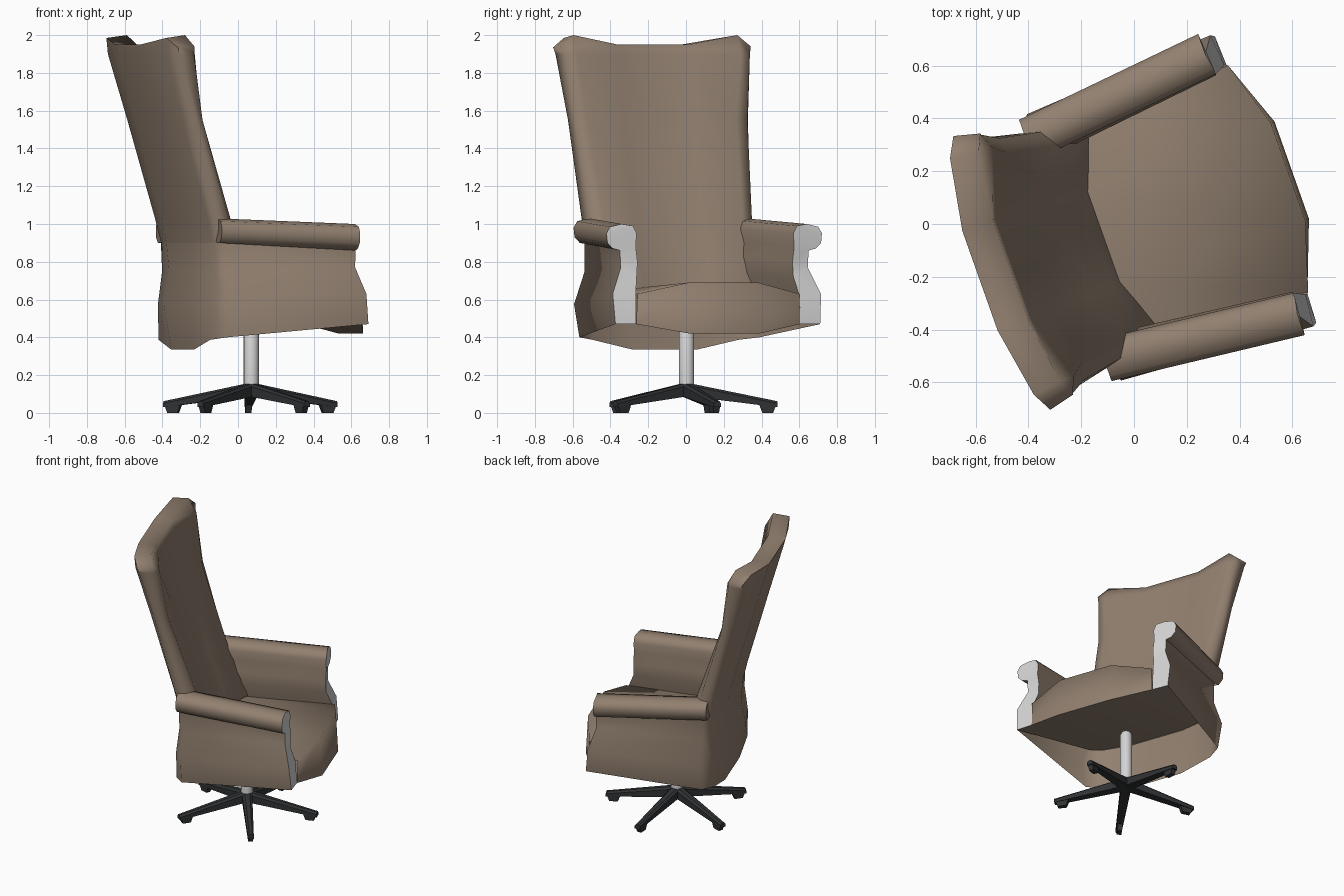
import bpy, bmesh, math
from mathutils import Matrix

if "Cube" in bpy.data.objects:
    bpy.data.objects.remove(bpy.data.objects["Cube"])


def material(name, rgb):
    m = bpy.data.materials.new(name)
    m.use_nodes = True
    m.diffuse_color = (*rgb, 1)
    m.node_tree.nodes["Principled BSDF"].inputs["Base Color"].default_value = (*rgb, 1)
    return m


leather = material("brown_leather", (0.285, 0.215, 0.16))
metal = material("light_grey", (0.66, 0.66, 0.66))
black = material("black_plastic", (0.03, 0.032, 0.034))

CHAIR = Matrix.Translation((0.065, 0.015, 0)) @ Matrix.Rotation(math.radians(19.5), 4, "Z")
BASE = Matrix.Translation((0.07, 0.003, 0))


def finish(name, bm, mats, place, smooth=40):
    bmesh.ops.remove_doubles(bm, verts=bm.verts, dist=0.0005)
    bmesh.ops.recalc_face_normals(bm, faces=bm.faces)
    me = bpy.data.meshes.new(name)
    bm.to_mesh(me)
    bm.free()
    for m in mats:
        me.materials.append(m)
    me.transform(place)
    ob = bpy.data.objects.new(name, me)
    bpy.context.collection.objects.link(ob)
    bpy.ops.object.select_all(action="DESELECT")
    ob.select_set(True)
    bpy.context.view_layer.objects.active = ob
    bpy.ops.object.shade_smooth_by_angle(angle=math.radians(smooth))


def loft(bm, rows, closed=False):
    """Skin a list of equally long point rows; returns the vertex rows."""
    vs = [[bm.verts.new(p) for p in r] for r in rows]
    n = len(rows[0])
    for a, b in zip(vs, vs[1:]):
        for i in range(n if closed else n - 1):
            j = (i + 1) % n
            bm.faces.new((a[i], a[j], b[j], b[i]))
    return vs


def section(z, *pts):
    """Half section (u, v, optional height offset) followed by its mirror image."""
    half = [(u, v, z + (p[0] if p else 0)) for u, v, *p in pts]
    return half + [(u, -v, h) for u, v, h in reversed(half)]


# Backrest: C-shaped sections, each half running from the rear round the wing to the front
rings = [
    section(0.65, (-.37, .2), (-.33, .39), (-.29, .45), (-.16, .45), (-.11, .40), (-.187, .18)),
    section(0.78, (-.37, .2), (-.33, .39), (-.30, .45), (-.17, .44), (-.145, .39), (-.22, .19)),
    section(1.03, (-.43, .2), (-.39, .41), (-.36, .475), (-.285, .455), (-.25, .39), (-.31, .19)),
    section(1.55, (-.575, .2), (-.538, .43), (-.49, .505), (-.44, .485), (-.425, .42), (-.465, .2)),
    section(1.90, (-.675, .2), (-.635, .465), (-.59, .54), (-.50, .52), (-.475, .46), (-.555, .2)),
    section(1.95, (-.688, .2), (-.64, .475, .035), (-.60, .55, -.015), (-.50, .525, -.01),
            (-.53, .46, .05), (-.565, .2)),
]
bm = bmesh.new()
top = loft(bm, rings, closed=True)[-1]
for ids in ((0, 1, 4, 5), (1, 2, 3, 4), (11, 10, 7, 6), (10, 9, 8, 7), (0, 5, 6, 11)):
    bm.faces.new([top[i] for i in ids])
finish("backrest", bm, [leather], CHAIR, 75)

# Armrests: scrolled section swept from front to rear, capped by a pale front plate
ARM = [(.575, .47), (.585, .63), (.525, .77), (.53, .86), (.57, .87), (.60, .90), (.605, .95),
       (.585, .985), (.52, 1.0), (.46, .99), (.44, .95), (.445, .88), (.435, .80), (.44, .72),
       (.46, .62)]
LAST = len(ARM)


def arm_front(i, v, z):
    u = .46 - .015 * (z > .5) - .042 * (z > .7)
    return (u + (.012 if i > 8 else 0), v, z)


def arm_rear(i, v, z):
    if i < 4:
        # outer side panel, meeting the edge of the rear skirt
        return (-.31, (.505, .535, .475, .475)[i], (.40, .575, .75, .90)[i])
    if i == LAST - 1:
        return (-.20, v - .06, .64)
    return (-.345 if z > .85 else -.28, v - .08, z + (.03 if z > .7 else -.05))


bm = bmesh.new()
for side in (1, -1):
    rows = [[f(i, v, z) for i, (v, z) in enumerate(ARM)] for f in (arm_front, arm_rear)]
    rows = [[(u, side * v, z) for u, v, z in r] for r in rows]
    front, rear = loft(bm, rows)
    rim = front + [bm.verts.new((.465, side * .46, .47))]
    for i in range(LAST // 2):
        plate = bm.faces.new((rim[i], rim[i + 1], rim[LAST - 1 - i], rim[LAST - i]))
        plate.material_index = 1
    bm.faces.new(rear[3:12])

# Rear skirt: open shell round the back joining the two armrests, lowest at the middle
loft(bm, [
    section(0.90, (-.31, .475), (-.355, .415), (-.40, .2)),
    section(0.75, (-.31, .475), (-.35, .41), (-.385, .2)),
    section(0.575, (-.31, .535), (-.37, .42), (-.415, .2)),
    section(0.335, (-.31, .505, .065), (-.37, .41, .052), (-.38, .18)),
])
finish("armrests_and_shell", bm, [leather, metal], CHAIR, 58)

# Seat cushion: flat top with a bowed front
bm = bmesh.new()
loft(bm, [
    section(.63, (-.12, .43), (-.20, .18, .035)),
    section(.63, (.47, .455), (.55, .195, .06)),
    section(.47, (.465, .46), (.565, .195, -.05)),
])
finish("seat", bm, [leather], CHAIR, 98)

# Seat underside: slopes up from the front rim to the back of the shell
bm = bmesh.new()
loft(bm, [
    section(.47, (.46, .575), (.465, .46), (.565, .195, -.05)),
    section(.66, (-.29, .47), (-.34, .40), (-.38, .2)),
])
finish("seat_underside", bm, [leather], CHAIR, 30)

# Pedestal column
bm = bmesh.new()
circle = [(math.cos(k * math.tau / 16), math.sin(k * math.tau / 16)) for k in range(16)]
col = loft(bm, [[(r * c, r * s, z) for c, s in circle]
                for r, z in ((.04, .12), (.04, .49), (.03, .51))], closed=True)
bm.faces.new(col[-1])
bm.faces.new(col[0])
finish("column", bm, [metal], BASE)


# Five-star base: tapered legs with a small wedge foot under each tip
def solid(bm, rows):
    vs = loft(bm, rows, closed=True)
    bm.faces.new(vs[0])
    bm.faces.new(vs[-1])


def beam(r, low, high, w):
    return [(r, -w, low), (r, w, low), (r, w, high - .012), (r, w * .5, high),
            (r, -w * .5, high), (r, -w, high - .012)]


def foot(z, r, w):
    return [(.43 - r, -w, z), (.43 + r, -w, z), (.43 + r, w, z), (.43 - r, w, z)]


for k in range(5):
    turn = BASE @ Matrix.Rotation(math.radians(92 + 72 * k), 4, "Z")
    bm = bmesh.new()
    solid(bm, [beam(0, .09, .16, .034), beam(.48, .03, .062, .02)])
    finish(f"base_leg_{k + 1}", bm, [black], turn, 20)
    bm = bmesh.new()
    solid(bm, [foot(0, .028, .016), foot(.045, .045, .018)])
    finish(f"foot_{k + 1}", bm, [black], turn, 20)
